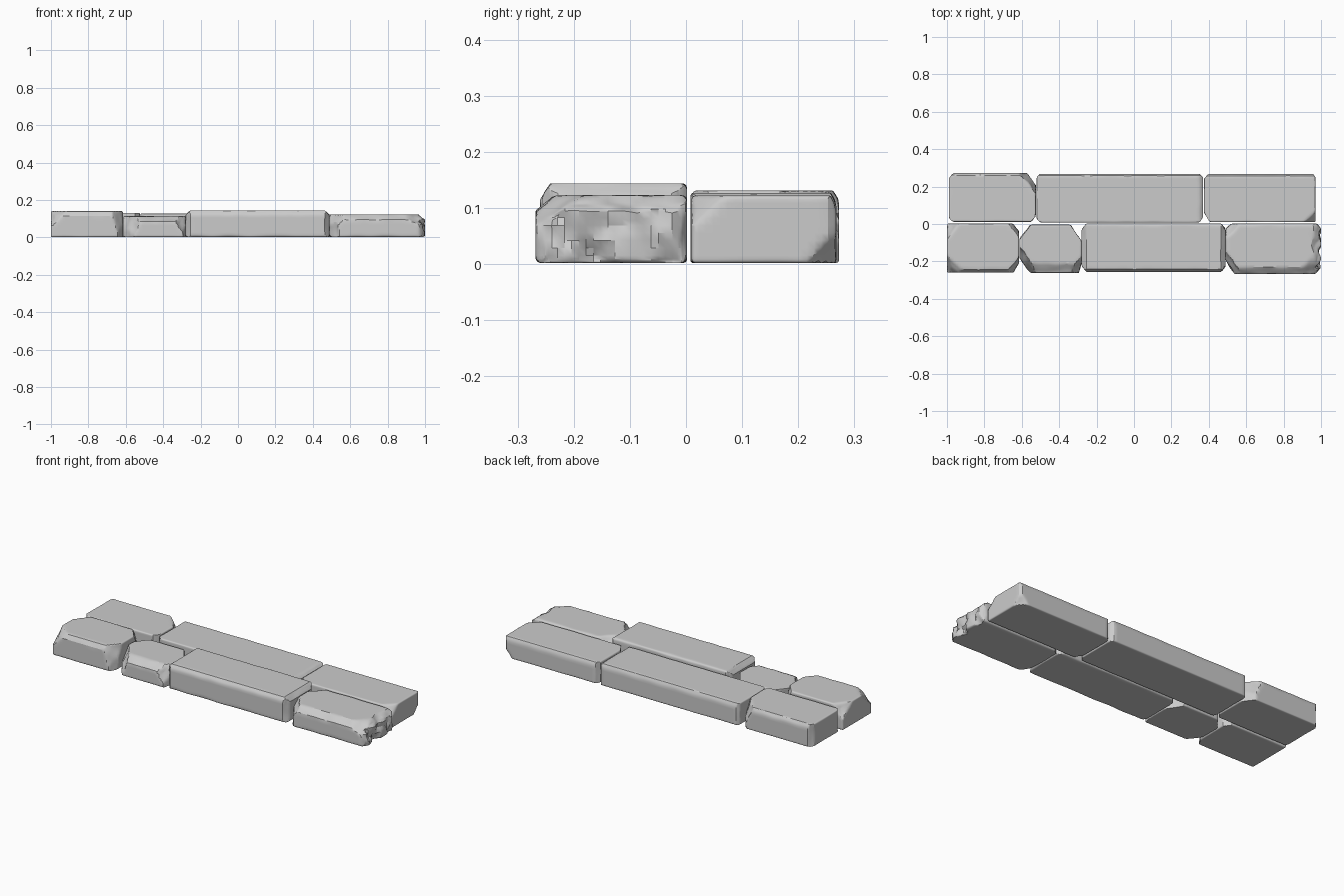
import bpy, bmesh
from mathutils import Vector, noise

if "Cube" in bpy.data.objects:
    bpy.data.objects.remove(bpy.data.objects["Cube"])


def cut_positions(lo, hi, step=0.013):
    n = max(2, round((hi - lo) / step))
    inner = [lo + (hi - lo) * i / n for i in range(1, n)]
    return inner + [lo + 0.003, lo + 0.007, hi - 0.003, hi - 0.007]


def chip(p, lo, hi, cut, wobble):
    # cut holds signed set-backs from a corner or edge; 0 leaves that axis out
    f, n = 0.0, Vector()
    for i, c in enumerate(cut):
        if c:
            f += ((hi[i] - p[i]) if c > 0 else (p[i] - lo[i])) / abs(c)
            n[i] = -1 / c
    depth = 1 + wobble * noise.noise(p * 14) - f
    return p + n * depth / n.length_squared if depth > 0 else p


def stone(name, x, y, z, radius, cuts, rough_end=0.0):
    lo, hi = Vector((x[0], y[0], z[0])), Vector((x[1], y[1], z[1]))
    bm = bmesh.new()
    bmesh.ops.create_cube(bm, size=1)
    for v in bm.verts:
        v.co = Vector([lo[i] + (v.co[i] + 0.5) * (hi[i] - lo[i]) for i in range(3)])
    for axis in range(3):
        no = Vector([float(i == axis) for i in range(3)])
        for pos in cut_positions(lo[axis], hi[axis]):
            bmesh.ops.bisect_plane(bm, geom=bm.verts[:] + bm.edges[:] + bm.faces[:],
                                   plane_co=no * pos, plane_no=no, dist=1e-6)
    for v in bm.verts:
        p = v.co.copy()
        # worn, uneven edge rounding
        r = radius * (1 + 0.5 * noise.noise(p * 9))
        q = Vector([min(max(p[i], lo[i] + r), hi[i] - r) for i in range(3)])
        d = p - q
        if d.length > r:
            p = q + d.normalized() * r
        for cut in cuts:
            p = chip(p, lo, hi, cut, 0.18)
        # broken, cratered end face
        if rough_end:
            w = max(0, 1 - (hi.x - p.x) / 0.07)
            s = noise.noise(p * 16) + 0.5 * noise.noise(p * 37)
            p.x -= rough_end * w * max(0, 0.25 + s)
            p.z -= 0.012 * w * max(0, noise.noise(p * 20)) * (p.z > 0.08)
        v.co = p
    bmesh.ops.recalc_face_normals(bm, faces=bm.faces[:])
    me = bpy.data.meshes.new(name)
    bm.to_mesh(me)
    bm.free()
    ob = bpy.data.objects.new(name, me)
    bpy.context.collection.objects.link(ob)
    bpy.context.view_layer.objects.active = ob
    bpy.ops.object.select_all(action='DESELECT')
    ob.select_set(True)
    bpy.ops.object.shade_smooth_by_angle(angle=0.5)


# Back row
stone("back_left_stone", (-0.99, -0.525), (0.012, 0.273), (0.002, 0.131), 0.007,
      [(0.05, 0.07, 0), (0.10, 0.11, 0.2), (0.025, -0.03, 0), (-0.025, 0.03, 0),
       (-0.02, -0.02, 0), (0, 0.012, 0.02)])
stone("back_middle_stone", (-0.521, 0.37), (0.008, 0.268), (0.002, 0.127), 0.007,
      [(0.018, 0.02, 0), (-0.018, 0.02, 0), (-0.02, -0.02, 0), (0.02, -0.03, 0),
       (0, 0.01, 0.02), (0.02, 0, 0.015)])
stone("back_right_stone", (0.375, 0.97), (0.01, 0.267), (0.002, 0.122), 0.007,
      [(-0.03, -0.05, 0), (-0.02, 0.025, 0), (0.012, 0.015, 0), (0.05, 0.05, -0.06),
       (0.06, -0.06, 0.06), (0, 0.01, 0.02)])

# Front row
stone("front_left_stone", (-1.0, -0.615), (-0.26, 0.002), (0.002, 0.14), 0.008,
      [(0.03, -0.05, 0), (0.03, 0.04, 0), (0.07, -0.08, 0.18), (0.06, 0.07, 0.15),
       (-0.09, -0.09, 0.08), (-0.07, 0.09, 0.08), (0, -0.018, 0.025)])
stone("front_small_stone", (-0.613, -0.28), (-0.262, -0.004), (0.002, 0.113), 0.008,
      [(-0.06, 0.08, 0), (-0.055, -0.08, 0), (0.06, 0.09, 0), (0.015, -0.05, 0),
       (0, -0.05, 0.03), (0.08, -0.10, 0.10), (-0.10, -0.13, 0.2)])
stone("front_middle_stone", (-0.28, 0.49), (-0.256, 0.002), (0.002, 0.144), 0.012,
      [(0.025, 0.03, 0), (-0.025, 0.03, 0), (0.025, -0.03, 0), (-0.025, -0.03, 0),
       (0.025, 0, 0.025), (-0.025, 0, 0.025), (0, -0.016, 0.022)])
stone("front_right_stone", (0.49, 1.0), (-0.268, 0.002), (0.002, 0.123), 0.012,
      [(-0.05, -0.07, 0), (-0.03, 0.03, 0), (-0.08, 0.09, 0.06), (-0.10, -0.12, 0.12),
       (0.03, -0.03, 0), (0.02, 0.03, 0), (0.04, 0, 0.03), (0, -0.035, 0.03),
       (0.15, -0.12, 0.06)], rough_end=0.03)
